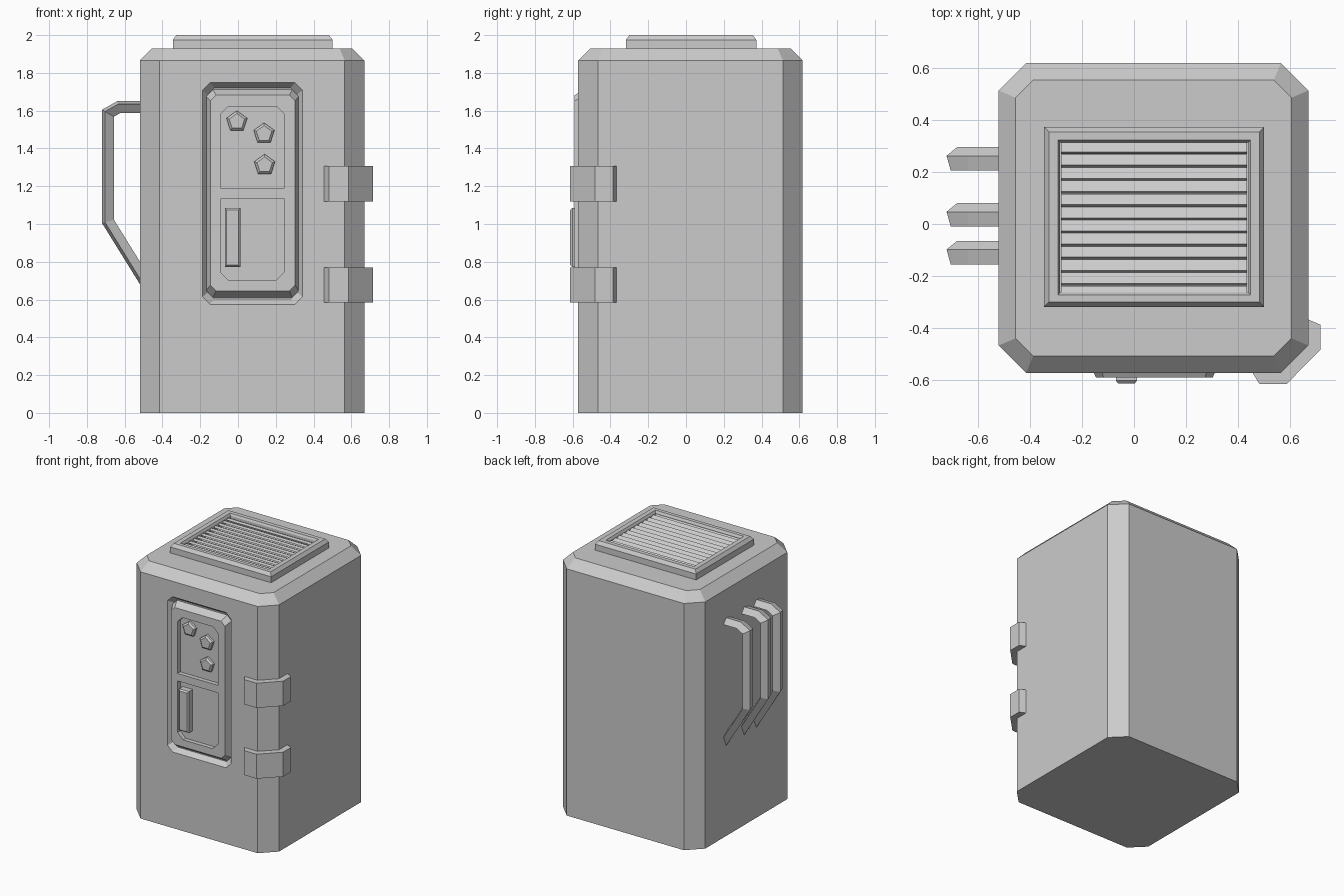
import bpy, bmesh, math
from mathutils import Vector

if "Cube" in bpy.data.objects:
    bpy.data.objects.remove(bpy.data.objects["Cube"])

grey = bpy.data.materials.new("light_grey")
grey.diffuse_color = (0.6, 0.6, 0.6, 1)
grey.use_nodes = True
grey.node_tree.nodes["Principled BSDF"].inputs["Base Color"].default_value = grey.diffuse_color


def loft(name, rings, caps=True):
    """Skin a list of equal-length point rings into a flat-shaded solid."""
    bm = bmesh.new()
    vs = [[bm.verts.new(p) for p in r] for r in rings]
    n = len(vs[0])
    for a, b in zip(vs, vs[1:]):
        for i in range(n):
            j = (i + 1) % n
            bm.faces.new((a[i], a[j], b[j], b[i]))
    if caps:
        bm.faces.new(vs[0])
        bm.faces.new(vs[-1])
    bmesh.ops.recalc_face_normals(bm, faces=bm.faces)
    me = bpy.data.meshes.new(name)
    bm.to_mesh(me)
    bm.free()
    me.materials.append(grey)
    ob = bpy.data.objects.new(name, me)
    bpy.context.collection.objects.link(ob)
    return ob


def rect(x0, x1, y0, y1, c=(0, 0, 0, 0), inset=0):
    """Rectangle with a cut size per corner, from lower left anticlockwise."""
    x0, x1, y0, y1 = x0 + inset, x1 - inset, y0 + inset, y1 - inset
    pts = []
    corners = [(x0, y0, 0, 1, 1, 0), (x1, y0, -1, 0, 0, 1),
               (x1, y1, 0, -1, -1, 0), (x0, y1, 1, 0, 0, -1)]
    for (x, y, ax, ay, bx, by), k in zip(corners, c):
        pts.append((x + ax * k, y + ay * k))
        if k:
            pts.append((x + bx * k, y + by * k))
    return pts


def flat(pts, z):
    return [(x, y, z) for x, y in pts]


def front(pts, y):
    return [(x, y, z) for x, z in pts]


def cut(ob, cutter):
    m = ob.modifiers.new("cut", 'BOOLEAN')
    m.operation, m.solver, m.object = 'DIFFERENCE', 'EXACT', cutter
    cutter.hide_render = True
    cutter.hide_viewport = True


# body with cut corners and a sloped top rim
B = (-0.52, 0.67, -0.572, 0.618)
body = loft("body", [flat(rect(*B, (0.105,) * 4), 0), flat(rect(*B, (0.105,) * 4), 1.865),
                     flat(rect(*B, (0.068,) * 4, 0.065), 1.93)])

# sloped groove around the control panel
P = (-0.183, 0.336, 0.58, 1.743)
cut(body, loft("panel_opening_cutter", [
    front(rect(*P, (0.045,) * 4, -0.031), -0.607),
    front(rect(*P, (0.035,) * 4, 0.022), -0.535)]))

# raised control panel with two pockets
V = (-0.168, 0.321, 0.612, 1.711)
panel = loft("control_panel", [front(rect(*V, (0.035,) * 4), -0.53),
                               front(rect(*V, (0.035,) * 4), -0.54),
                               front(rect(-0.146, 0.303, 0.646, 1.682, (0.03,) * 4), -0.59)])
for nm, z0, z1, c in (("upper", 1.19, 1.622, (0, 0, 0.04, 0.04)),
                      ("lower", 0.70, 1.133, (0.045, 0.045, 0, 0))):
    r = rect(-0.092, 0.245, z0, z1, c)
    cut(panel, loft(nm + "_pocket_cutter", [front(r, -0.7), front(r, -0.558)]))

# five-sided knobs
for i, (x, z) in enumerate(((-0.006, 1.542), (0.138, 1.478), (0.141, 1.312))):
    def pent(r):
        return [(x + r * math.sin(a * math.tau / 5), z + r * math.cos(a * math.tau / 5))
                for a in range(5)]
    loft(f"knob_{i + 1}", [front(pent(0.058), -0.55), front(pent(0.058), -0.575),
                           front(pent(0.043), -0.587)])

# lever in the lower pocket
L = (-0.07, 0.012, 0.772, 1.085)
loft("lever", [front(rect(*L), -0.55), front(rect(*L), -0.602),
               front(rect(*L, inset=0.01), -0.613)])

# corner clips wrapped round the front right edge
clip = [(0.455, -0.571), (0.482, -0.615), (0.586, -0.615), (0.716, -0.483),
        (0.716, -0.387), (0.67, -0.367), (0.64, -0.45), (0.55, -0.54)]
for nm, z0, z1 in (("lower", 0.585, 0.77), ("upper", 1.12, 1.307)):
    loft(nm + "_clip", [flat(clip, z0), flat(clip, z1)])

# top vent: frame with an open well
T, W = (-0.345, 0.5, -0.318, 0.372), (-0.292, 0.447, -0.272, 0.322)
loft("vent_frame", [flat(rect(*T), 1.92), flat(rect(*T), 1.975),
                    flat(rect(*T, inset=0.018), 2.0), flat(rect(*W), 2.0),
                    flat(rect(*W, inset=0.008), 1.985), flat(rect(*W, inset=0.008), 1.94)])

# vent slats, higher along their front edge
t = math.radians(28)
u = Vector((math.cos(t), -math.sin(t))) * 0.0235
n = Vector((math.sin(t), math.cos(t))) * 0.009
for i in range(12):
    c = Vector((0.293 - i * 0.0505, 1.967))
    prof = [c - u - n, c + u - n, c + u + n, c - u + n]
    loft(f"vent_slat_{i + 1}", [[(x, p.x, p.y) for p in prof] for x in (-0.28, 0.435)])

# side handles: four-sided section swept along a bent path with mitred corners
path = [Vector(p) for p in ((-0.49, 0.634), (-0.72, 1.005), (-0.72, 1.605),
                            (-0.64, 1.65), (-0.49, 1.65))]
section = [(0, 0.012), (0.04, 0.045), (0.063, -0.01), (0.016, -0.045)]


def inward(a, b):
    d = (b - a).normalized()
    return Vector((d.y, -d.x))


for i, yc in enumerate((0.25, 0.035, -0.11)):
    rings = []
    for k, p in enumerate(path):
        n1 = inward(path[max(k - 1, 0)], path[max(k, 1)])
        n2 = inward(path[min(k, 3)], path[min(k + 1, 4)])
        m = (n1 + n2).normalized()
        m /= m.dot(n1)
        rings.append([(p.x + m.x * o, yc + y, p.y + m.y * o) for o, y in section])
    loft(f"side_handle_{i + 1}", rings)
